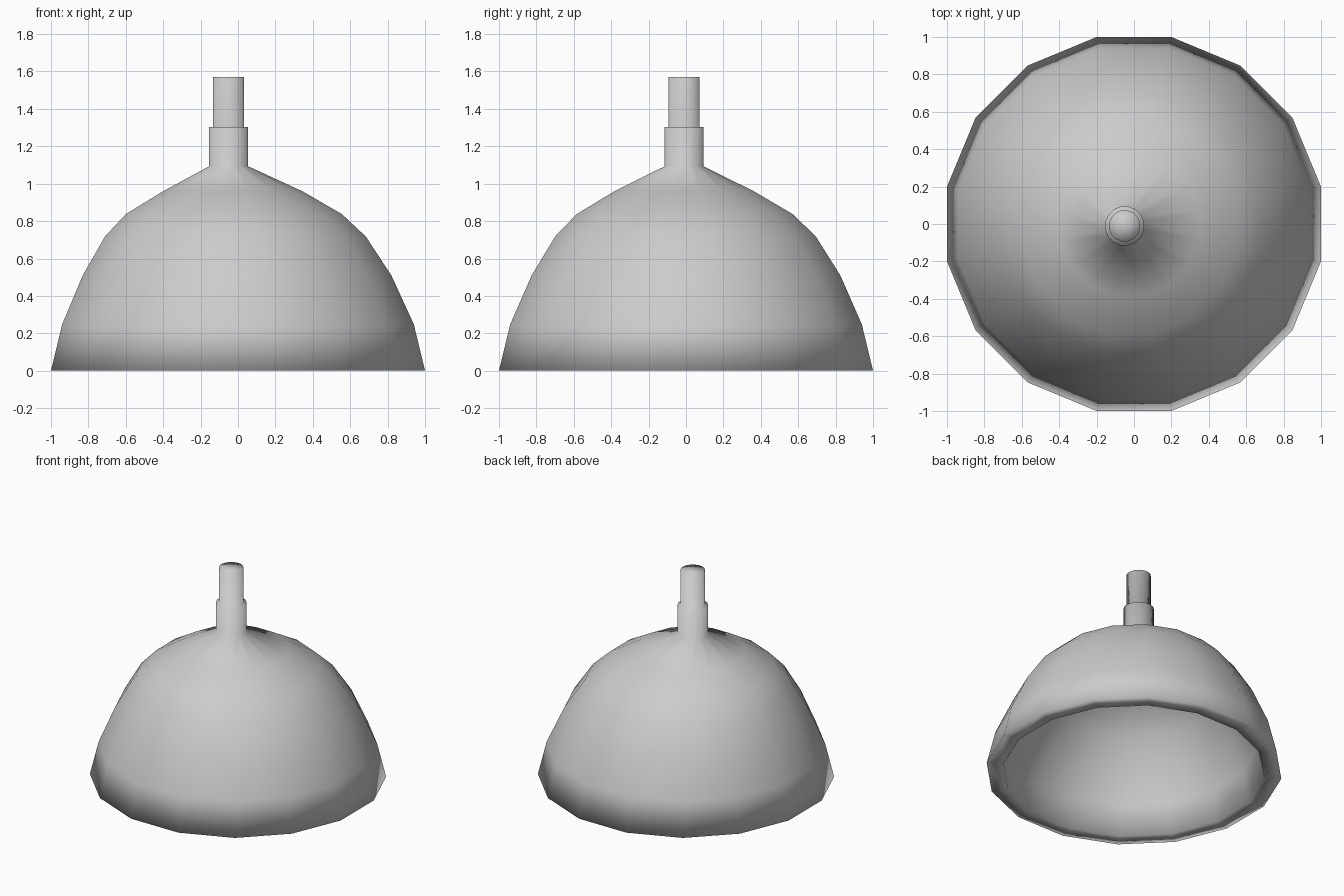
import bpy, bmesh, math

if "Cube" in bpy.data.objects:
    bpy.data.objects.remove(bpy.data.objects["Cube"])

SIDES = 16
FLAT = 1 / math.cos(math.pi / SIDES)   # flat-to-corner radius factor


def lathe(name, rings):
    """Join rings (flat radius, z, centre x, centre y); radius 0 closes to a point."""
    bm = bmesh.new()
    loops = []
    for r, z, cx, cy in rings:
        if r == 0:
            loops.append([bm.verts.new((cx, cy, z))])
            continue
        loops.append([bm.verts.new((cx + r * FLAT * math.cos((i + 0.5) * math.tau / SIDES),
                                    cy + r * FLAT * math.sin((i + 0.5) * math.tau / SIDES), z))
                      for i in range(SIDES)])
    for a, b in zip(loops, loops[1:]):
        for i in range(SIDES):
            j = (i + 1) % SIDES
            if len(b) == 1:
                bm.faces.new((a[i], a[j], b[0]))
            elif len(a) == 1:
                bm.faces.new((a[0], b[j], b[i]))
            else:
                bm.faces.new((a[i], a[j], b[j], b[i]))
    bmesh.ops.recalc_face_normals(bm, faces=bm.faces)
    for f in bm.faces:
        f.smooth = True
    mesh = bpy.data.meshes.new(name)
    bm.to_mesh(mesh)
    bm.free()
    obj = bpy.data.objects.new(name, mesh)
    bpy.context.collection.objects.link(obj)
    return obj


# Inner shell from the ceiling down to the rim
inner = [(0, 0.96, -0.04, -0.01), (0.33, 0.85, -0.028, -0.01),
         (0.51, 0.745, -0.02, -0.007), (0.615, 0.64, -0.014, -0.003),
         (0.735, 0.45, -0.005, 0), (0.835, 0.22, 0, 0), (0.885, 0.0, 0, 0)]
# Outer shell, leaning slightly off centre towards the top
outer = [(1.0, 0.0, 0, 0), (0.94, 0.248, 0, 0), (0.825, 0.51, -0.005, 0),
         (0.697, 0.718, -0.014, -0.003), (0.578, 0.837, -0.022, -0.007),
         (0.372, 0.96, -0.028, -0.01)]
# Stepped stem growing out of the shade, with a closed flat cap
stem = [(r, z, -0.05, -0.01) for r, z in
        [(0.104, 1.093), (0.104, 1.304), (0.083, 1.304), (0.083, 1.571), (0, 1.571)]]
lathe("lamp_shade", inner + outer + stem)
